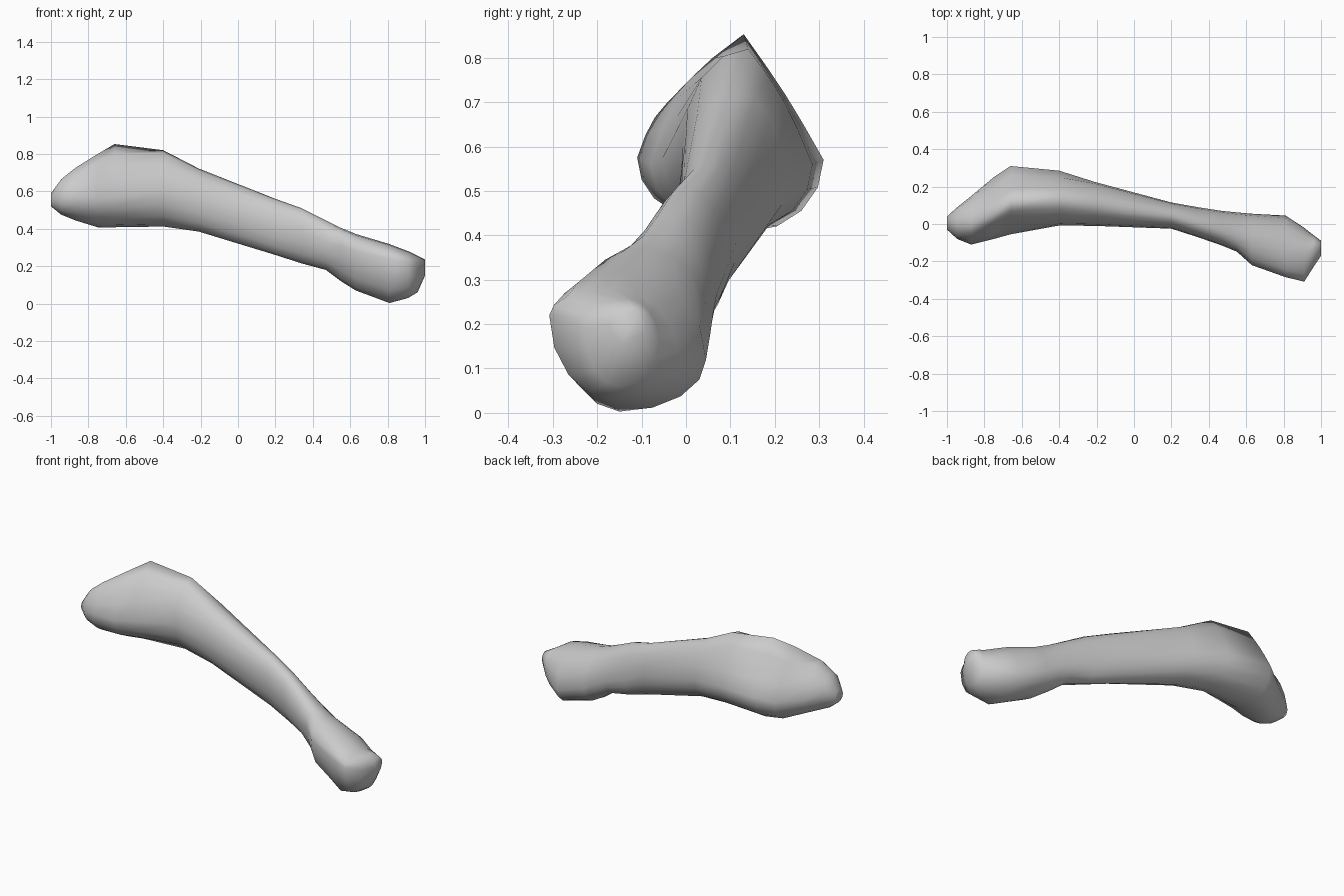
import bpy, bmesh, math

# Cross-sections along the shaft:
# x, y_left, y_right, z_bottom, z_top, y at top, y at bottom, z at left, z at right
SECTIONS = [
    (-1.00, -0.03, 0.04, 0.52, 0.59, 0.01, 0.01, 0.555, 0.555),
    (-0.945, -0.08, 0.09, 0.475, 0.665, -0.01, 0.01, 0.56, 0.57),
    (-0.87, -0.11, 0.15, 0.445, 0.725, -0.01, 0.02, 0.575, 0.55),
    (-0.75, -0.08, 0.25, 0.408, 0.80, 0.06, 0.12, 0.56, 0.54),
    (-0.66, -0.055, 0.31, 0.408, 0.853, 0.13, 0.14, 0.57, 0.57),
    (-0.40, -0.008, 0.285, 0.412, 0.82, 0.14, 0.13, 0.60, 0.56),
    (-0.21, -0.01, 0.225, 0.385, 0.722, 0.11, 0.10, 0.55, 0.52),
    (0.20, -0.025, 0.115, 0.26, 0.56, 0.045, 0.05, 0.42, 0.39),
    (0.34, -0.07, 0.09, 0.215, 0.51, 0.00, 0.03, 0.39, 0.32),
    (0.47, -0.115, 0.07, 0.18, 0.445, -0.04, 0.0, 0.33, 0.27),
    (0.55, -0.148, 0.062, 0.12, 0.405, -0.065, -0.03, 0.31, 0.23),
    (0.63, -0.22, 0.055, 0.07, 0.372, -0.09, -0.08, 0.28, 0.18),
    (0.81, -0.284, 0.045, 0.003, 0.318, -0.14, -0.15, 0.24, 0.12),
    (0.91, -0.308, -0.02, 0.03, 0.28, -0.17, -0.16, 0.22, 0.14),
    (0.96, -0.23, -0.06, 0.06, 0.255, -0.13, -0.15, 0.19, 0.16),
    (1.00, -0.17, -0.09, 0.15, 0.235, -0.12, -0.13, 0.20, 0.20),
]
SIDES = 16


def ring(sec):
    """Four extreme points joined by quarter arcs, some flattened."""
    x, yl, yr, zb, zt, yt, yb, zl, zr = sec
    pts = []
    for i in range(SIDES):
        a = 2 * math.pi * i / SIDES
        s, c = math.sin(a), math.cos(a)
        y0 = yt if c >= 0 else yb
        z0 = zr if s >= 0 else zl
        # flat planes on the upper sides of the large head
        flat = 0
        if c > 1e-6 and s > 1e-6 and -0.8 < x < -0.3:
            flat = 0.9 if x < -0.5 else 0.75
        elif c > 1e-6 and s < -1e-6 and -0.9 < x < -0.6:
            flat = 0.5
        k = 1 - flat + flat / (abs(s) + abs(c))
        s, c = s * k, c * k
        y = y0 + ((yr if s >= 0 else yl) - y0) * abs(s)
        z = z0 + ((zt if c >= 0 else zb) - z0) * abs(c)
        pts.append((x, y, z))
    return pts


# Bone: one lofted, closed skin
bm = bmesh.new()
rings = [[bm.verts.new(p) for p in ring(s)] for s in SECTIONS]
for a, b in zip(rings, rings[1:]):
    for i in range(SIDES):
        j = (i + 1) % SIDES
        bm.faces.new((a[i], a[j], b[j], b[i]))
bm.faces.new(rings[0])
bm.faces.new(rings[-1])
bmesh.ops.recalc_face_normals(bm, faces=bm.faces)
mesh = bpy.data.meshes.new("bone")
bm.to_mesh(mesh)
bm.free()
bone = bpy.data.objects.new("bone", mesh)
bpy.context.collection.objects.link(bone)
bpy.context.view_layer.objects.active = bone
bone.select_set(True)
bpy.ops.object.shade_smooth()
